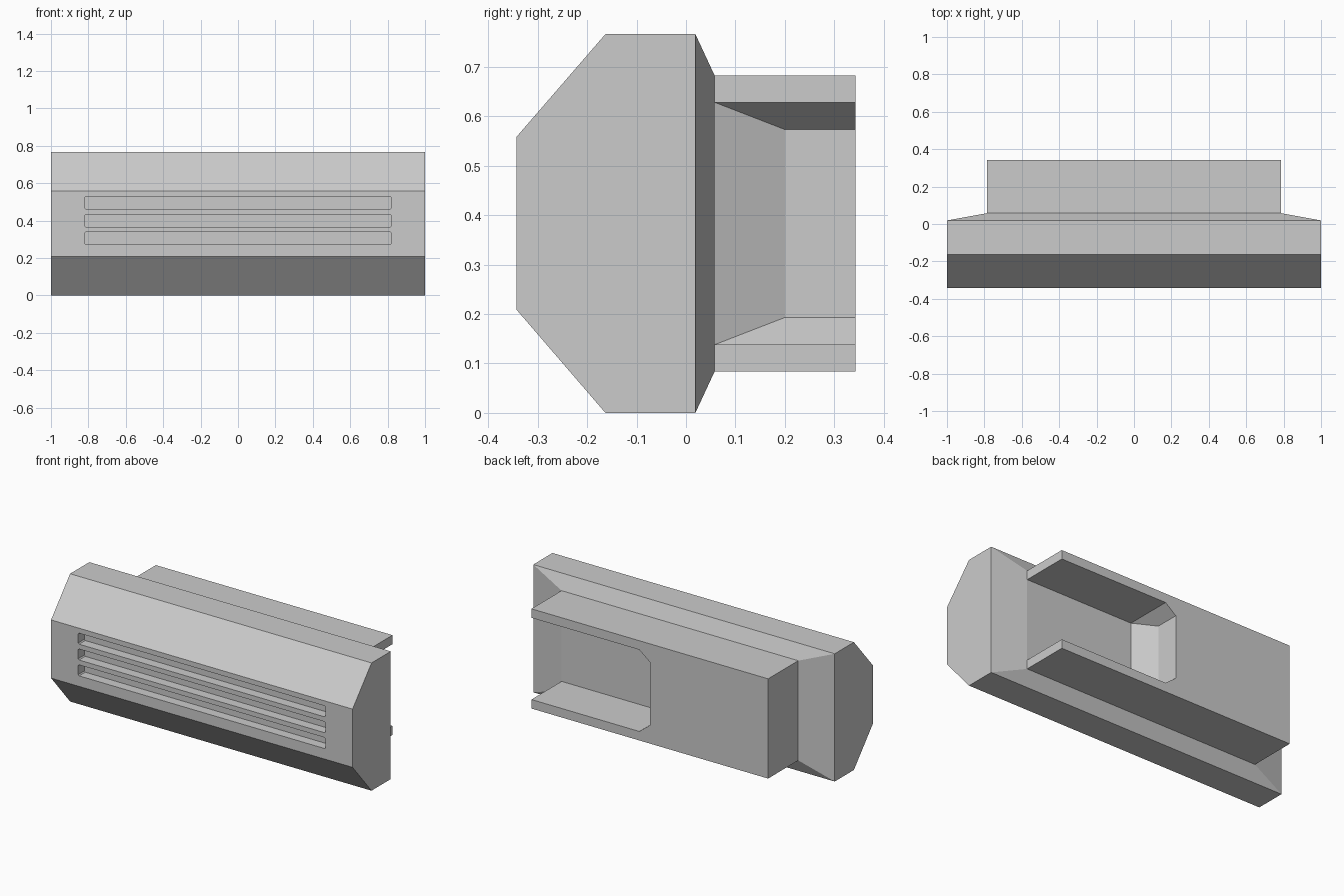
import bpy
import bmesh
from itertools import product

if "Cube" in bpy.data.objects:
    bpy.data.objects.remove(bpy.data.objects["Cube"], do_unlink=True)

grey = bpy.data.materials.new("light grey")
grey.use_nodes = True
COLOUR = (0.6, 0.6, 0.6, 1)
grey.diffuse_color = COLOUR
grey.node_tree.nodes["Principled BSDF"].inputs["Base Color"].default_value = COLOUR


def hull(name, points):
    """Flat-faced convex solid spanning the given points."""
    bm = bmesh.new()
    for p in points:
        bm.verts.new(p)
    bmesh.ops.convex_hull(bm, input=bm.verts[:])
    bmesh.ops.dissolve_limit(bm, angle_limit=0.01, verts=bm.verts[:], edges=bm.edges[:])
    bmesh.ops.recalc_face_normals(bm, faces=bm.faces[:])
    mesh = bpy.data.meshes.new(name)
    bm.to_mesh(mesh)
    bm.free()
    mesh.materials.append(grey)
    obj = bpy.data.objects.new(name, mesh)
    bpy.context.collection.objects.link(obj)
    return obj


def cut(target, cutter):
    """Subtract the cutter from the target, then discard it."""
    cutter.hide_render = True
    mod = target.modifiers.new("cut", "BOOLEAN")
    mod.operation, mod.solver, mod.object = "DIFFERENCE", "EXACT", cutter
    bpy.context.view_layer.objects.active = target
    bpy.ops.object.modifier_apply(modifier=mod.name)
    bpy.data.objects.remove(cutter, do_unlink=True)


# Shared sizes
MID = 0.383
WIDTH, HALF = 0.785, 0.299
SEAM, BACK = 0.058, 0.343

# Front casing: bevelled nose, full-width body, tapered back
nose = product((-1, 1), (-BACK,), (0.209, 0.558))
body = product((-1, 1), (-0.163, 0.019), (0, 0.766))
taper = product((-WIDTH, WIDTH), (SEAM,), (MID - HALF, MID + HALF))
casing = hull("front_casing", [*nose, *body, *taper])

# Three long vent slots with slightly clipped corners
C = 0.006
for z in (0.305, 0.4, 0.495):
    outline = [(sx * (0.82 - a), z + sz * (0.033 - b))
               for sx, sz in product((-1, 1), repeat=2) for a, b in ((C, 0), (0, C))]
    cut(casing, hull("slot_cutter", [(x, y, h) for x, h in outline for y in (-0.4, -0.285)]))

# Rear housing block
housing = hull("rear_housing", product((-WIDTH, WIDTH), (SEAM, BACK), (MID - HALF, MID + HALF)))

# Side bay, open to the back and to one end, with a chamfered sloping inner end
bay = []
for s in (-1, 1):
    outer, inner = MID + s * 0.245, MID + s * 0.19
    bay += [(0.079, 0.04, outer), (0.07, SEAM, outer), (0.07, 0.4, outer),
            (0, 0.2, inner), (0, 0.4, inner), (1, 0.04, outer), (1, 0.4, outer)]
cut(housing, hull("bay_cutter", bay))
